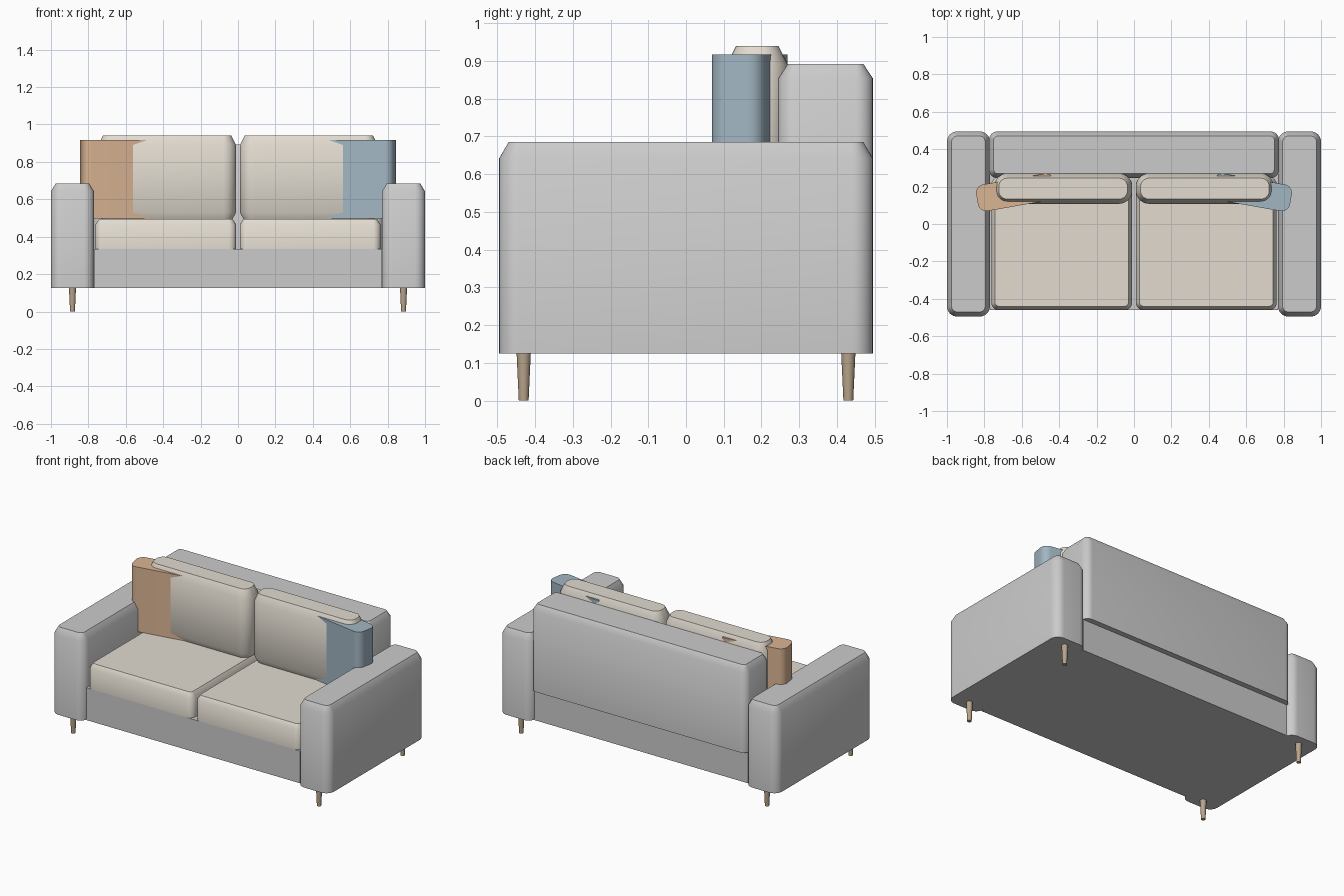
import bpy, bmesh, math

if "Cube" in bpy.data.objects:
    bpy.data.objects.remove(bpy.data.objects["Cube"])


def material(name, rgb):
    m = bpy.data.materials.new(name)
    m.diffuse_color = (*rgb, 1)
    m.use_nodes = True
    m.node_tree.nodes["Principled BSDF"].inputs["Base Color"].default_value = m.diffuse_color
    return m


cream = material("cream_fabric", (0.76, 0.71, 0.63))
orange = material("orange_fabric", (0.70, 0.46, 0.29))
blue = material("blue_fabric", (0.36, 0.47, 0.54))
wood = material("wood", (0.48, 0.37, 0.26))


def rounded_rect(w, d, r, segs):
    pts = []
    for k, (sx, sy) in enumerate(((1, 1), (-1, 1), (-1, -1), (1, -1))):
        for i in range(segs + 1):
            a = math.radians(90) * (k + i / segs)
            pts.append((sx * (w / 2 - r) + r * math.cos(a),
                        sy * (d / 2 - r) + r * math.sin(a)))
    return pts


def block(name, x, y, z, r, top=(0, 0), bottom=(0, 0), mat=None, segs=8, turn=0):
    """Upright block with rounded vertical edges; top/bottom = (inset, height) of chamfer."""
    w, d = x[1] - x[0], y[1] - y[0]
    levels = [(z[0] + bottom[1], 0), (z[1] - top[1], 0)]
    if bottom[1]:
        levels.insert(0, (z[0], bottom[0]))
    if top[1]:
        levels.append((z[1], top[0]))
    bm = bmesh.new()
    rings = [[bm.verts.new((px, py, h))
              for px, py in rounded_rect(w - 2 * i, d - 2 * i, max(r - i, 0.004), segs)]
             for h, i in levels]
    n = len(rings[0])
    for a, b in zip(rings, rings[1:]):
        for j in range(n):
            k = (j + 1) % n
            bm.faces.new((a[j], a[k], b[k], b[j]))
    bm.faces.new(rings[0][::-1])
    bm.faces.new(rings[-1])
    me = bpy.data.meshes.new(name)
    bm.to_mesh(me)
    bm.free()
    ob = bpy.data.objects.new(name, me)
    bpy.context.collection.objects.link(ob)
    ob.location = (sum(x) / 2, sum(y) / 2, 0)
    ob.rotation_euler.z = math.radians(turn)
    if mat:
        me.materials.append(mat)
    smooth(ob)
    return ob


def smooth(ob):
    bpy.ops.object.select_all(action='DESELECT')
    ob.select_set(True)
    bpy.context.view_layer.objects.active = ob
    bpy.ops.object.shade_smooth_by_angle(angle=math.radians(35))


def span(s, a, b):
    return tuple(sorted((s * a, s * b)))


# Frame: base and backrest
bpy.ops.mesh.primitive_cube_add(size=1, location=(0, 0, 0.23))
base = bpy.context.object
base.name = "base"
base.scale = (1.54, 0.92, 0.21)
block("backrest", (-0.775, 0.775), (0.245, 0.495), (0.33, 0.892), 0.045, top=(0.025, 0.038))

for s, side in ((-1, "left"), (1, "right")):
    # Arms and cushions
    block(side + "_arm", span(s, 0.77, 1.0), (-0.495, 0.495), (0.125, 0.685), 0.055,
          top=(0.025, 0.043))
    block(side + "_seat_cushion", span(s, 0.01, 0.763), (-0.46, 0.25), (0.335, 0.495), 0.04,
          top=(0.02, 0.03), mat=cream)
    block(side + "_back_cushion", span(s, 0.01, 0.748), (0.108, 0.27), (0.485, 0.94), 0.07,
          top=(0.025, 0.05), bottom=(0.025, 0.045), mat=cream)
    # Throw pillow, turned slightly into the back cushion
    block(side + "_throw_pillow", span(s, 0.42, 0.842), (0.097, 0.241), (0.497, 0.917), 0.045,
          mat=blue if s > 0 else orange, turn=-10 * s)
    # Tapered legs
    for y, end in ((-0.43, "front"), (0.43, "back")):
        bpy.ops.mesh.primitive_cone_add(vertices=20, radius1=0.013, radius2=0.019, depth=0.13,
                                        location=(s * 0.885, y, 0.065))
        leg = bpy.context.object
        leg.name = f"{end}_{side}_leg"
        leg.data.materials.append(wood)
        smooth(leg)
